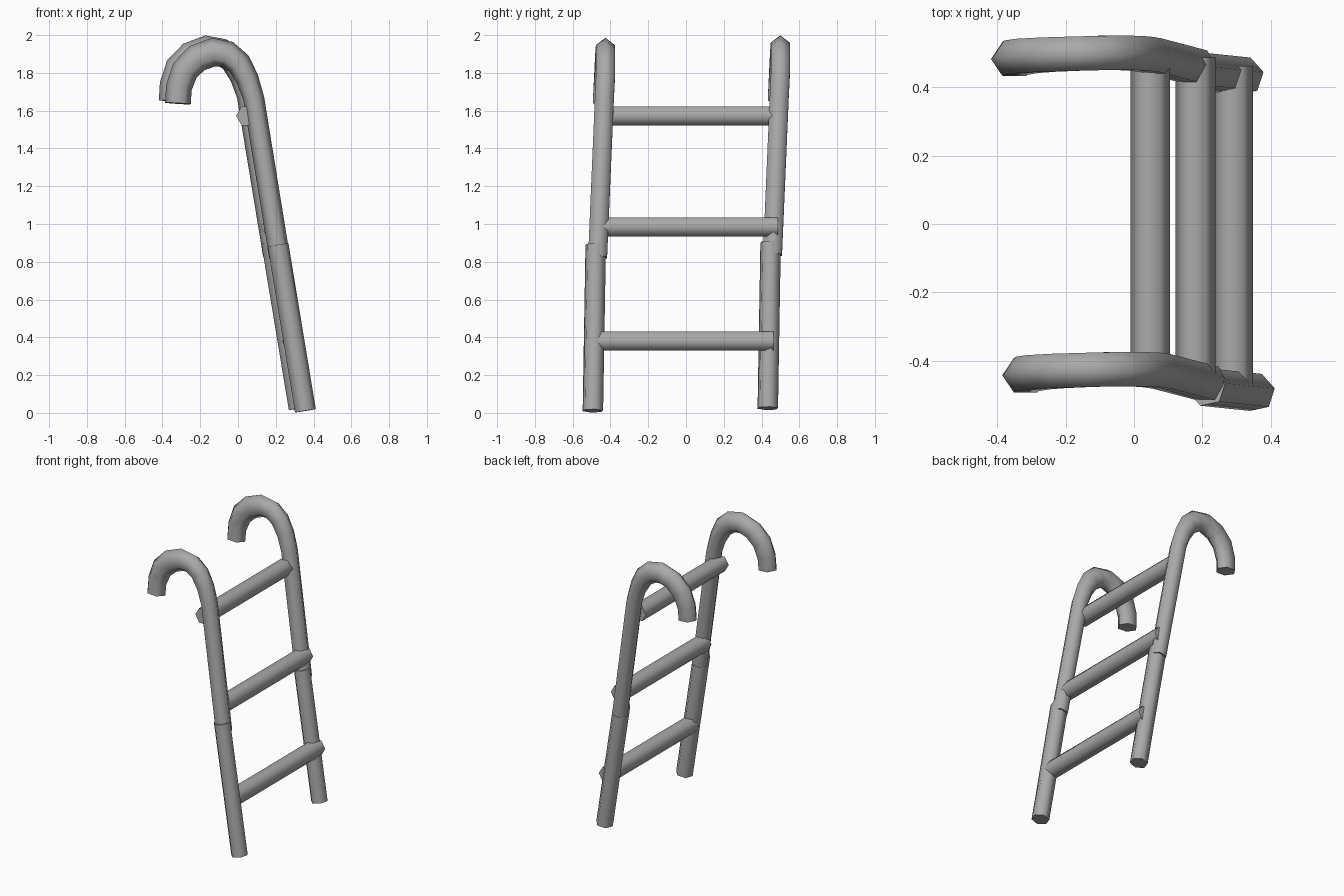
import bpy, bmesh, math
from mathutils import Vector

if "Cube" in bpy.data.objects:
    bpy.data.objects.remove(bpy.data.objects["Cube"])

grey = bpy.data.materials.new("grey metal")
grey.diffuse_color = (0.4, 0.4, 0.4, 1)
grey.use_nodes = True
grey.node_tree.nodes["Principled BSDF"].inputs["Base Color"].default_value = grey.diffuse_color


def tube(name, points, radii, side, twist=0.0, offset=(0, 0, 0)):
    """Six-sided tube along a path: radii in the bend plane, side = radius across it."""
    pts = [Vector(p) + Vector(offset) for p in points]
    bm = bmesh.new()
    rings = []
    for i, p in enumerate(pts):
        t = (pts[min(i + 1, len(pts) - 1)] - pts[max(i - 1, 0)]).normalized()
        ref = Vector((1, 0, 0)) if abs(t.y) > 0.9 else Vector((0, 1, 0))
        s = (ref - t * ref.dot(t)).normalized()
        n = s.cross(t)
        ring = []
        for k in range(6):
            a = math.radians(60 * k + twist)
            ring.append(bm.verts.new(p + n * radii[i] * math.cos(a) + s * side * math.sin(a)))
        rings.append(ring)
    for a, b in zip(rings, rings[1:]):
        for k in range(6):
            bm.faces.new((a[k], a[(k + 1) % 6], b[(k + 1) % 6], b[k]))
    bm.faces.new(rings[0])
    bm.faces.new(rings[-1])
    bmesh.ops.recalc_face_normals(bm, faces=bm.faces)
    me = bpy.data.meshes.new(name)
    bm.to_mesh(me)
    bm.free()
    me.materials.append(grey)
    ob = bpy.data.objects.new(name, me)
    bpy.context.collection.objects.link(ob)
    bpy.ops.object.select_all(action='DESELECT')
    ob.select_set(True)
    bpy.context.view_layer.objects.active = ob
    bpy.ops.object.shade_smooth_by_angle(angle=math.radians(75))
    return ob


# Hooked upper rail and straight lower rail; the back pair is a shifted copy
hook_path = [(0.22, -0.468, 0.825), (0.083, -0.432, 1.665), (0.05, -0.427, 1.767),
             (0.005, -0.425, 1.85), (-0.055, -0.425, 1.898), (-0.13, -0.427, 1.91),
             (-0.217, -0.43, 1.878), (-0.281, -0.434, 1.814), (-0.313, -0.439, 1.723),
             (-0.318, -0.443, 1.638)]
hook_radii = [0.055, 0.056, 0.06, 0.066, 0.072, 0.076, 0.075, 0.073, 0.069, 0.068]
lower_path = [(0.357, -0.493, 0.011), (0.212, -0.478, 0.89)]

for side_name, off in (("front", (0, 0, 0)), ("back", (-0.033, 0.926, 0.013))):
    tube(side_name + "_hooked_rail", hook_path, hook_radii, 0.058, 0, off)
    tube(side_name + "_lower_rail", lower_path, [0.057, 0.057], 0.057, 12, off)

# Rungs: flats facing up and down
for i, (x, z, y0, y1) in enumerate([(0.29, 0.38, -0.475, 0.462),
                                    (0.18, 0.985, -0.455, 0.487),
                                    (0.048, 1.573, -0.455, 0.455)]):
    tube(f"rung_{i + 1}", [(x, y0, z), (x, y1, z)], [0.058, 0.058], 0.058, 30)
